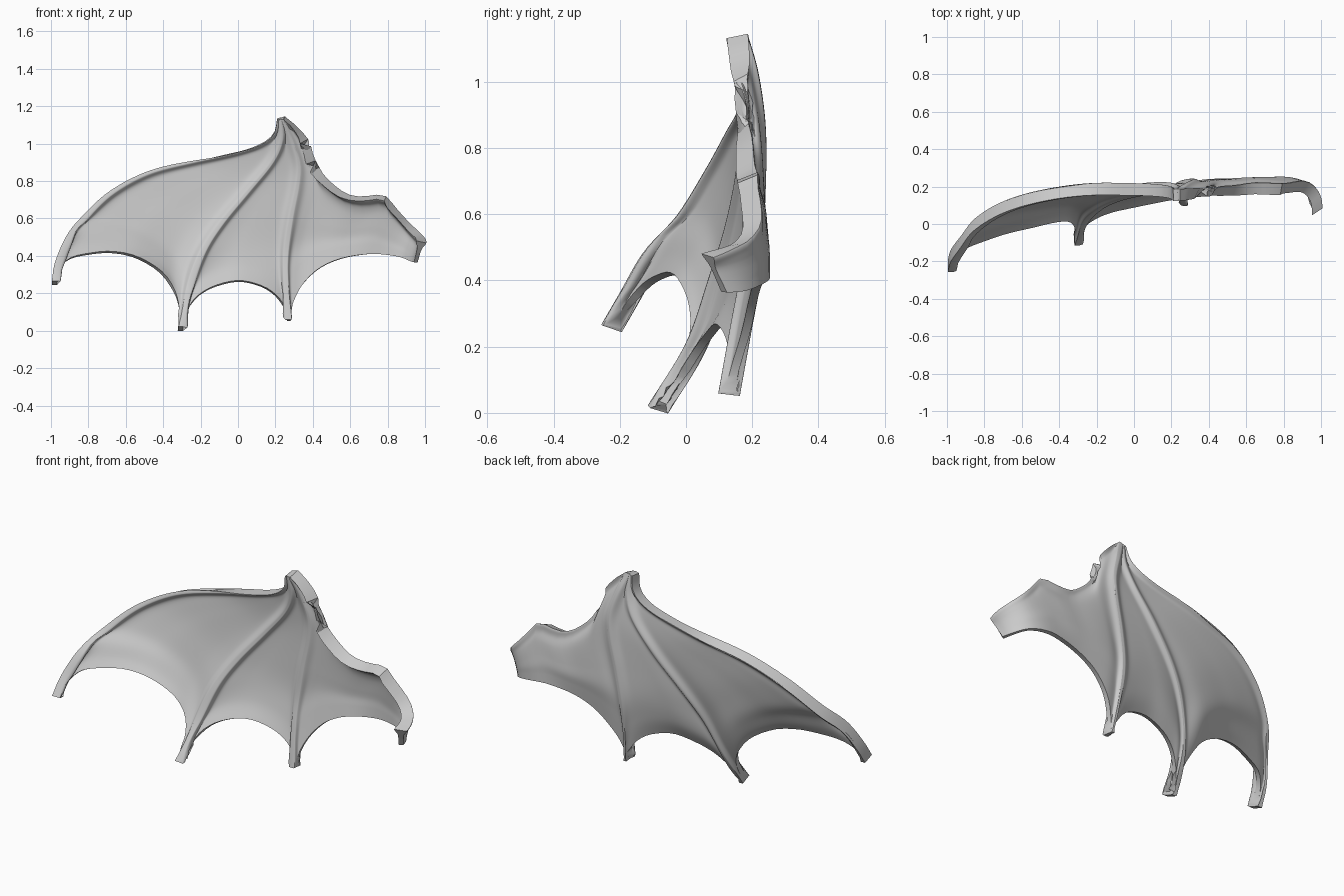
import bpy, bmesh, math
from mathutils import Vector

cube = bpy.data.objects.get("Cube")
if cube:
    bpy.data.objects.remove(cube, do_unlink=True)

ROWS, COLS = 48, 36


def spline(points):
    """Smooth curve through points, returned as a function of 0..1 by length."""
    p = [Vector(q) for q in points]
    p = [2 * p[0] - p[1]] + p + [2 * p[-1] - p[-2]]
    fine = []
    for a, b, c, d in zip(p, p[1:], p[2:], p[3:]):
        for i in range(16):
            t = i / 16
            fine.append(0.5 * (2 * b + (c - a) * t + (2 * a - 5 * b + 4 * c - d) * t * t
                               + (3 * b - a - 3 * c + d) * t ** 3))
    fine.append(p[-2])
    run = [0.0]
    for a, b in zip(fine, fine[1:]):
        run.append(run[-1] + (b - a).length)

    def at(t):
        s = min(max(t, 0), 1) * run[-1]
        i = 0
        while i < len(run) - 2 and run[i + 1] < s:
            i += 1
        return fine[i].lerp(fine[i + 1], (s - run[i]) / max(run[i + 1] - run[i], 1e-9))
    return at


# Finger bones, from the wrist to each tip
lead = spline([(.21, .155, 1.13), (.19, .17, 1.05), (.12, .18, .995), (0, .185, .955),
               (-.25, .185, .9), (-.5, .15, .835), (-.7, .09, .725), (-.85, 0, .58),
               (-.93, -.1, .47), (-.98, -.17, .35), (-.995, -.225, .255)])
middle = spline([(.225, .155, 1.135), (.23, .175, 1.02), (.18, .19, .9), (.05, .185, .74),
                 (-.1, .15, .56), (-.2, .1, .4), (-.27, .03, .2), (-.307, -.085, .01)])
inner = spline([(.235, .155, 1.135), (.28, .185, 1.03), (.32, .205, .9), (.315, .21, .78),
                (.28, .205, .6), (.255, .195, .42), (.255, .165, .25), (.272, .13, .055)])
# Arm along the top and the edge that meets the body
arm = spline([(.245, .155, 1.138), (.3, .16, 1.09), (.35, .165, 1.02), (.39, .17, .9),
              (.44, .175, .82), (.55, .18, .73), (.65, .19, .705), (.77, .185, .715),
              (.81, .19, .67), (.9, .2, .57), (.95, .17, .52), (.975, .12, .495), (.98, .065, .475)])
root = spline([(.98, .065, .475), (.965, .09, .42), (.95, .115, .365)])


def beside(bone, width):
    return lambda v: bone(v) + Vector((width * v, 0, 0))


def scallop(left, right, points):
    return spline([left(1)] + points + [right(1)])


lead_in = beside(lead, .028)
mid_l, mid_r = beside(middle, -.012), beside(middle, .012)
inn_l, inn_r = beside(inner, -.009), beside(inner, .009)

# Scalloped lower edges of the three webs
outer_hem = scallop(lead_in, mid_l, [
    (-.95, -.17, .33), (-.9, -.12, .385), (-.8, -.08, .41), (-.68, -.04, .42),
    (-.55, -.01, .395), (-.42, .02, .32), (-.345, .02, .22), (-.315, -.02, .12)])
middle_hem = scallop(mid_r, inn_l, [
    (-.275, -.02, .1), (-.22, .03, .18), (-.13, .07, .235), (0, .1, .265),
    (.12, .125, .24), (.2, .14, .19), (.25, .145, .12)])
inner_hem = scallop(inn_r, root, [
    (.29, .15, .14), (.34, .18, .24), (.43, .2, .33), (.55, .215, .385),
    (.7, .235, .41), (.8, .24, .405), (.88, .22, .39), (.93, .17, .37)])


def web(left, right, hem, top, power, ridges):
    """Columns of (point, half thickness) filling one web."""
    cols = []
    for i in range(COLS + 1):
        u = (1 - math.cos(math.pi * i / COLS)) / 2
        head = top(u) - left(0).lerp(right(0), u)
        foot = hem(u) - left(1).lerp(right(1), u)
        col = []
        for j in range(ROWS + 1):
            v = j / ROWS
            p = left(v).lerp(right(v), u) + head * (1 - v) + foot * v ** power
            near = [left(v)] + [r(u if r is arm else v) for r in ridges]
            d = min((p - q).length for q in near)
            col.append((p, .013 + .02 * math.exp(-(d / .028) ** 2)))
        cols.append(col)
    return cols


def straight(a, b):
    return lambda u: a(0).lerp(b(0), u)


columns = [[(lead(j / ROWS), .033) for j in range(ROWS + 1)]]
columns += web(lead_in, mid_l, outer_hem, straight(lead_in, mid_l), 3, [mid_l])
columns += web(mid_r, inn_l, middle_hem, straight(mid_r, inn_l), 3, [inn_l])
columns += web(inn_r, root, inner_hem, arm, 1, [arm])

# Middle sheet, used only for its normals
sheet = bmesh.new()
grid = [[sheet.verts.new(p) for p, h in col] for col in columns]
for a, b in zip(grid, grid[1:]):
    for j in range(ROWS):
        sheet.faces.new((a[j], a[j + 1], b[j + 1], b[j]))
sheet.normal_update()

# Front and back skins joined by a rim
bm = bmesh.new()
skins = [[], []]
for col, verts in zip(columns, grid):
    front, back = [], []
    for (p, h), v in zip(col, verts):
        n = v.normal if v.normal.y < 0 else -v.normal
        n = (n + Vector((0, -.5, 0))).normalized()
        front.append(bm.verts.new(p + n * h))
        back.append(bm.verts.new(p - n * h))
    skins[0].append(front)
    skins[1].append(back)
sheet.free()
for skin in skins:
    for a, b in zip(skin, skin[1:]):
        for j in range(ROWS):
            bm.faces.new((a[j], a[j + 1], b[j + 1], b[j]))


def border(skin):
    return (skin[0] + [c[-1] for c in skin[1:]] + skin[-1][-2::-1]
            + [c[0] for c in skin[-2:0:-1]])


f, b = border(skins[0]), border(skins[1])
for i in range(len(f)):
    k = (i + 1) % len(f)
    bm.faces.new((f[i], f[k], b[k], b[i]))
bmesh.ops.remove_doubles(bm, verts=bm.verts, dist=.0003)
bmesh.ops.recalc_face_normals(bm, faces=bm.faces)

mesh = bpy.data.meshes.new("wing")
bm.to_mesh(mesh)
bm.free()
wing = bpy.data.objects.new("wing", mesh)
bpy.context.collection.objects.link(wing)

grey = bpy.data.materials.new("plain grey")
grey.use_nodes = True
colour = (.6, .6, .6, 1)
grey.diffuse_color = colour
grey.node_tree.nodes["Principled BSDF"].inputs["Base Color"].default_value = colour
mesh.materials.append(grey)

bpy.ops.object.select_all(action='DESELECT')
wing.select_set(True)
bpy.context.view_layer.objects.active = wing
bpy.ops.object.shade_smooth_by_angle(angle=math.radians(40))
